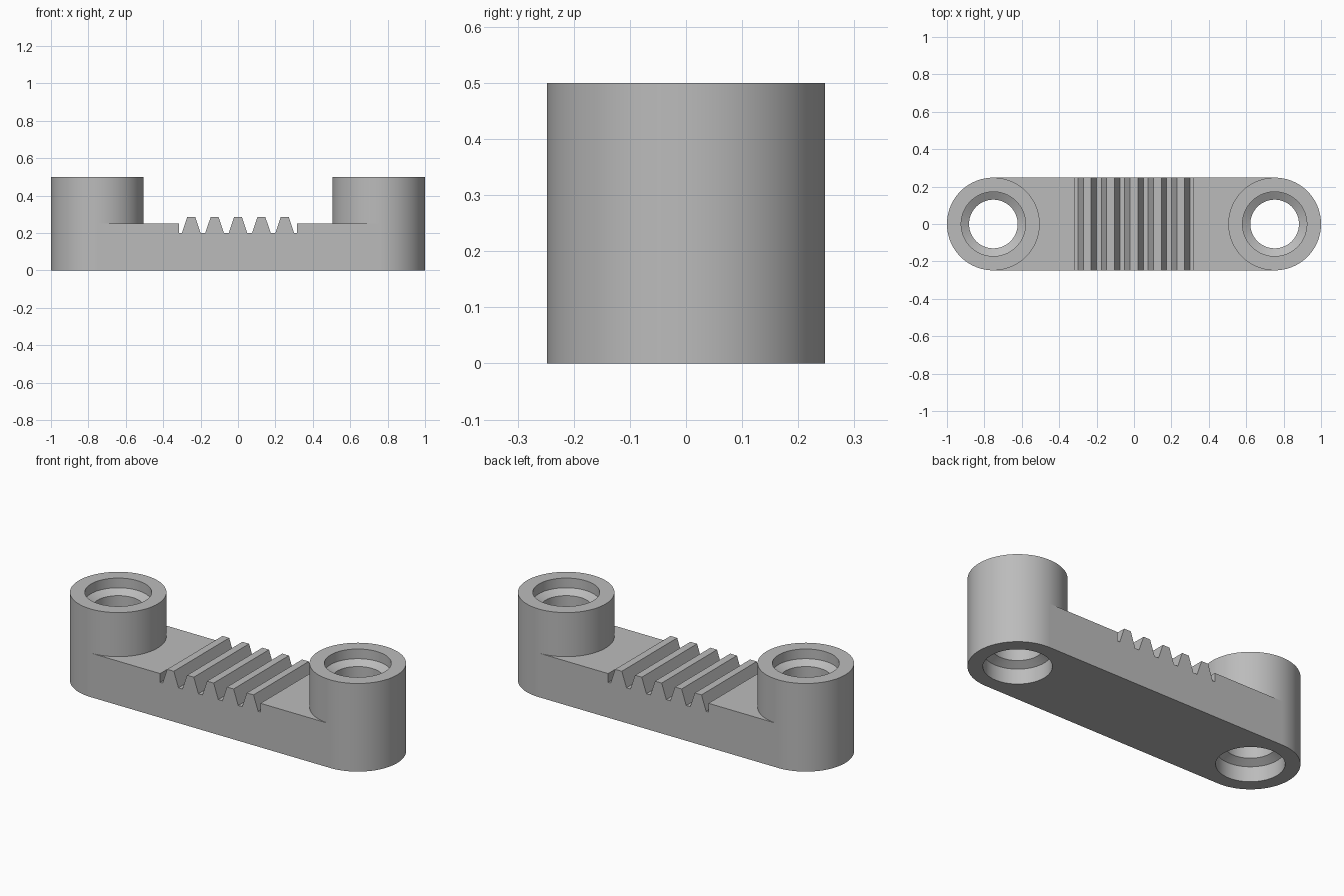
import bpy, bmesh, math

if "Cube" in bpy.data.objects:
    bpy.data.objects.remove(bpy.data.objects["Cube"], do_unlink=True)

R = 0.248          # boss radius and half width of the bar
CX = 1 - R         # boss centre
SEG = 96

grey = bpy.data.materials.new("plain grey")
grey.use_nodes = True
grey.diffuse_color = (0.5, 0.5, 0.5, 1)
grey.node_tree.nodes["Principled BSDF"].inputs["Base Color"].default_value = (0.5, 0.5, 0.5, 1)


def finish(name, bm):
    bmesh.ops.recalc_face_normals(bm, faces=bm.faces)
    mesh = bpy.data.meshes.new(name)
    bm.to_mesh(mesh)
    bm.free()
    mesh.materials.append(grey)
    obj = bpy.data.objects.new(name, mesh)
    bpy.context.collection.objects.link(obj)
    return obj


def select(obj):
    bpy.ops.object.select_all(action="DESELECT")
    obj.select_set(True)
    bpy.context.view_layer.objects.active = obj


def lathe(name, profile, x):
    """Revolve a closed (radius, z) loop around the vertical axis."""
    bm = bmesh.new()
    rings = []
    for i in range(SEG):
        a = math.tau * i / SEG
        rings.append([bm.verts.new((x + r * math.cos(a), r * math.sin(a), z)) for r, z in profile])
    n = len(profile)
    for i in range(SEG):
        a, b = rings[i], rings[(i + 1) % SEG]
        for j in range(n):
            k = (j + 1) % n
            bm.faces.new((a[j], a[k], b[k], b[j]))
    return finish(name, bm)


# Toothed bar: side outline extruded across the width
outline = [(-CX, 0), (CX, 0), (CX, 0.25), (0.315, 0.25), (0.315, 0.2)]
for i in range(2, -3, -1):
    c = i * 0.125
    outline += [(c + 0.05, 0.2), (c + 0.021, 0.286), (c - 0.021, 0.286), (c - 0.05, 0.2)]
outline += [(-0.315, 0.2), (-0.315, 0.25), (-CX, 0.25)]
bm = bmesh.new()
face = bm.faces.new([bm.verts.new((x, -R, z)) for x, z in outline])
ext = bmesh.ops.extrude_face_region(bm, geom=[face])["geom"]
bmesh.ops.translate(bm, vec=(0, 2 * R, 0), verts=[v for v in ext if isinstance(v, bmesh.types.BMVert)])
bar = finish("toothed_bar", bm)

# Bosses: stepped bore with a wide, coned mouth at each end
bore = [(0.172, 0), (R, 0), (R, 0.5), (0.172, 0.5),
        (0.172, 0.445), (0.13, 0.42), (0.13, 0.11), (0.172, 0.085)]
for side, x in (("left", CX), ("right", -CX)):
    boss = lathe(side + "_boss", bore, x)
    select(boss)
    bpy.ops.object.shade_smooth_by_angle(angle=math.radians(25))

    # Cut the bar so it meets the outside of the boss
    bm = bmesh.new()
    bmesh.ops.create_cone(bm, cap_ends=True, segments=SEG, radius1=R - 0.002, radius2=R - 0.002, depth=1)
    bmesh.ops.translate(bm, vec=(x, 0, 0.2), verts=bm.verts)
    cutter = finish(side + "_cutter", bm)
    cutter.hide_render = True
    cutter.hide_set(True)
    select(bar)
    mod = bar.modifiers.new(side + "_cut", "BOOLEAN")
    mod.object = cutter
    mod.operation = "DIFFERENCE"
    mod.solver = "EXACT"
    bpy.ops.object.modifier_apply(modifier=mod.name)
    bpy.data.objects.remove(cutter, do_unlink=True)
